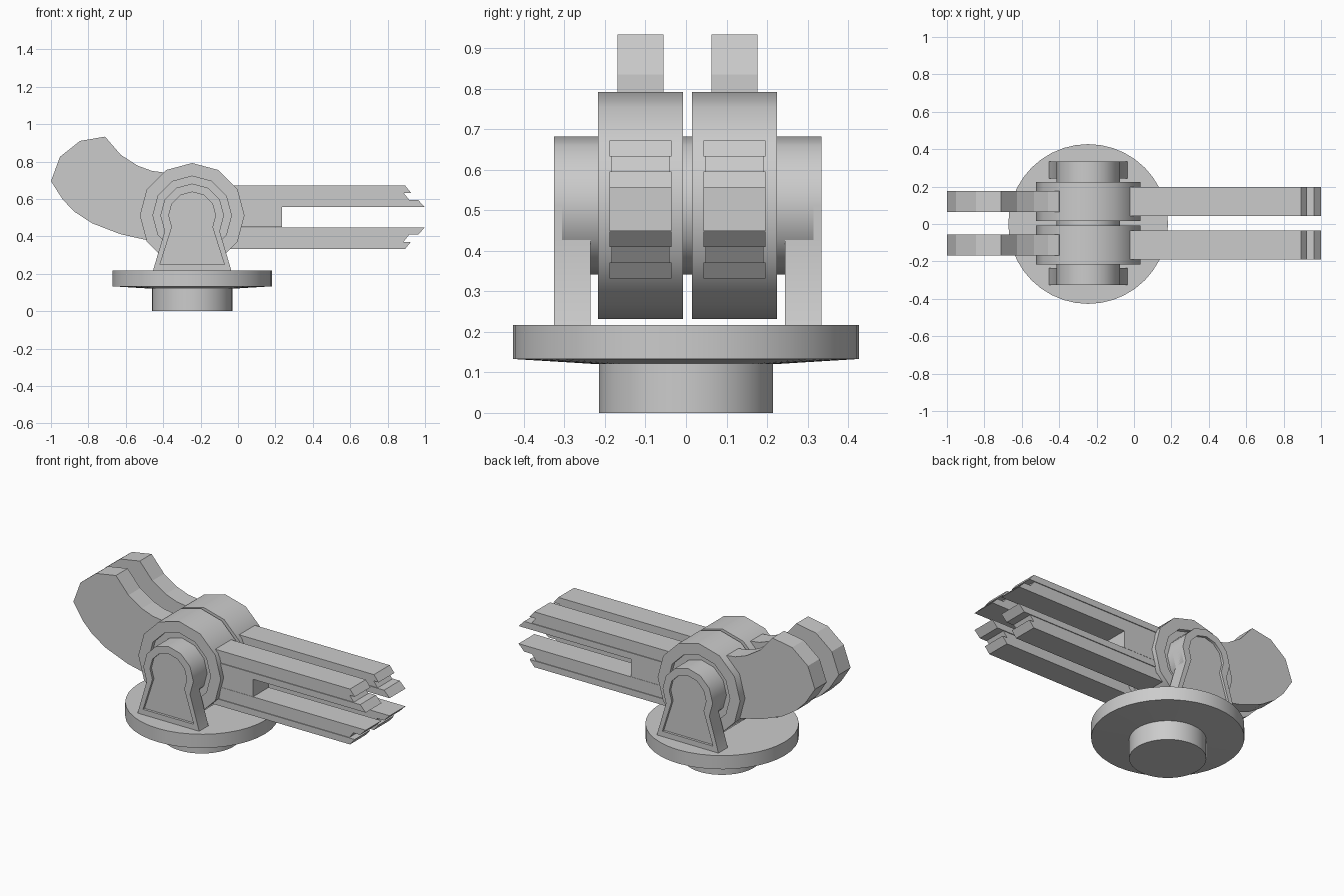
import bpy, bmesh
from math import sin, cos, pi, radians

if "Cube" in bpy.data.objects:
    bpy.data.objects.remove(bpy.data.objects["Cube"])

CX, CZ = -0.245, 0.512      # pivot position in x and z
YC, OFF = 0.004, 0.116      # symmetry plane and offset of each twin arm


def loft(name, loops, smooth=0, closed=False):
    """Bridge equal-length loops of points; cap the ends or close into a ring."""
    bm = bmesh.new()
    rings = [[bm.verts.new(p) for p in loop] for loop in loops]
    n = len(rings[0])
    pairs = list(zip(rings, rings[1:]))
    if closed:
        pairs.append((rings[-1], rings[0]))
    else:
        bm.faces.new(rings[0])
        bm.faces.new(rings[-1])
    for a, b in pairs:
        for i in range(n):
            j = (i + 1) % n
            bm.faces.new((a[i], a[j], b[j], b[i]))
    bmesh.ops.recalc_face_normals(bm, faces=bm.faces)
    me = bpy.data.meshes.new(name)
    bm.to_mesh(me)
    bm.free()
    ob = bpy.data.objects.new(name, me)
    bpy.context.collection.objects.link(ob)
    if smooth:
        bpy.ops.object.select_all(action='DESELECT')
        ob.select_set(True)
        bpy.context.view_layer.objects.active = ob
        bpy.ops.object.shade_smooth_by_angle(angle=radians(smooth))
    return ob


def prism(name, pts, y, half):
    """Extrude an x-z profile along y."""
    return loft(name, [[(x, yy, z) for x, z in pts] for yy in (y - half, y + half)])


def ring_y(r, y, n=12):
    return [(CX + r * sin(2 * pi * i / n), y, CZ + r * cos(2 * pi * i / n)) for i in range(n)]


def ring_z(r, z, n=40):
    return [(CX + r * cos(2 * pi * i / n), r * sin(2 * pi * i / n), z) for i in range(n)]


# Round turntable with a stub underneath
loft("turntable_base", [ring_z(0.215, 0), ring_z(0.215, 0.12), ring_z(0.427, 0.133),
                        ring_z(0.427, 0.217)], smooth=30)

# Axle through both hubs
loft("axle", [ring_y(0.17, YC - 0.31), ring_y(0.17, YC + 0.31)], smooth=35)


def keyhole(r, foot, z, y):
    arc = [(CX + r * cos(radians(a)), y, CZ + r * sin(radians(a))) for a in range(-30, 211, 30)]
    return arc + [(CX - foot, y, z), (CX + foot, y, z)]


HOOK = [(-1, .695), (-.952, .825), (-.845, .91), (-.711, .933), (-.626, .835),
        (-.535, .777), (-.46, .75), (-.40, .742), (-.33, .6), (-.38, .36), (-.487, .38),
        (-.63, .412), (-.78, .47), (-.872, .53), (-.936, .595)]

for side, s in (("front", -1), ("back", 1)):
    # Keyhole bracket with a recessed outer face
    yi, yo = YC + s * 0.24, YC + s * 0.33
    loft(side + "_bracket", [keyhole(0.17, 0.21, 0.215, yi), keyhole(0.17, 0.21, 0.215, yo),
                             keyhole(0.125, 0.172, 0.25, yo),
                             keyhole(0.125, 0.172, 0.25, yo - s * 0.015)], smooth=35)

    # Twelve-sided hub, dished on both faces
    y = YC + s * OFF
    prof = [(0.15, -.08), (0.21, -.08), (0.21, -.105), (0.28, -.105),
            (0.28, .105), (0.21, .105), (0.21, .08), (0.15, .08)]
    loft(side + "_hub", [ring_y(r, y + h) for r, h in prof], smooth=35, closed=True)

    # Curved counterweight hook
    prism(side + "_hook", HOOK, y, 0.057)

    # Forked arm: solid root plus stepped rails mirrored about z = 0.5
    prism(side + "_arm_root", [(-.06, .449), (.235, .449), (.235, .556), (-.06, .556)], y, 0.0765)
    for part, up in (("upper", 1), ("lower", -1)):
        for rail, z0, z1, x0, x1, half in (
                ("outer_rail", .131, .170, .925, .893, .0765),
                ("groove", .093, .131, .915, .885, .0715),
                ("inner_rail", .054, .093, 1.0, .962, .0765)):
            pts = [(-.06, z0), (x0, z0), (x1, z1), (-.06, z1)]
            prism(f"{side}_{part}_{rail}", [(x, 0.502 + up * z) for x, z in pts], y, half)
